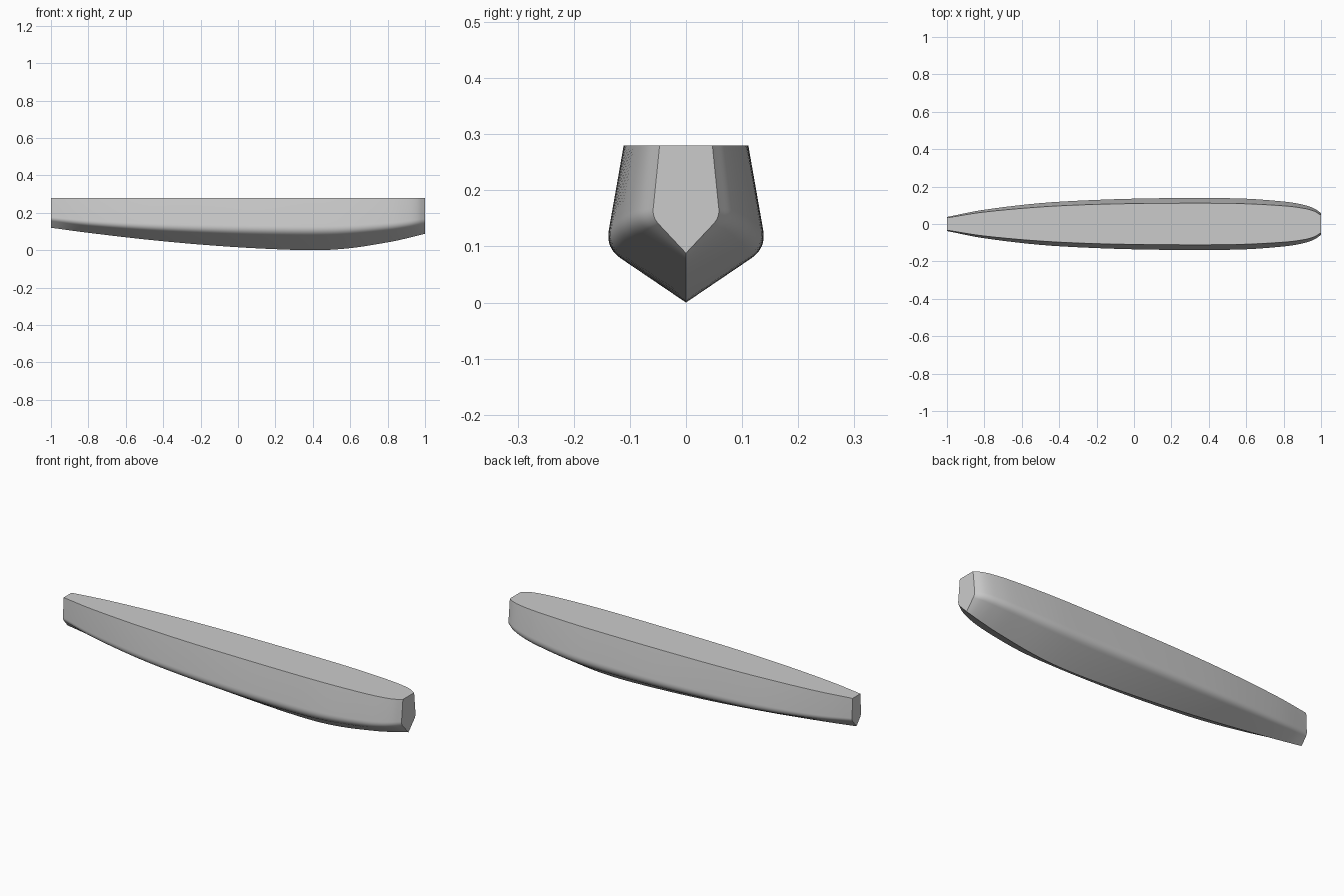
import bpy
import bmesh
import math
from mathutils import Vector

cube = bpy.data.objects.get("Cube")
if cube:
    bpy.data.objects.remove(cube, do_unlink=True)

DECK_Z = 0.28

# Stations from stern to bow: x, keel height, bilge half width, bilge height, deck half width
stations = [
    (-1.0, 0.120, 0.038, 0.165, 0.033),
    (-0.8, 0.093, 0.078, 0.140, 0.064),
    (-0.5, 0.058, 0.115, 0.118, 0.091),
    (-0.2, 0.030, 0.133, 0.106, 0.105),
    (0.1, 0.010, 0.142, 0.099, 0.110),
    (0.4, 0.000, 0.143, 0.097, 0.111),
    (0.6, 0.011, 0.140, 0.102, 0.108),
    (0.8, 0.042, 0.124, 0.118, 0.097),
    (0.9, 0.063, 0.107, 0.131, 0.085),
    (0.96, 0.078, 0.087, 0.143, 0.070),
    (1.0, 0.088, 0.060, 0.152, 0.047),
]


def smooth_stations(rows, steps):
    """Run a smooth curve through the stations."""
    pts = [Vector(r) for r in rows]
    pts = [2 * pts[0] - pts[1]] + pts + [2 * pts[-1] - pts[-2]]
    out = []
    for a, b, c, d in zip(pts, pts[1:], pts[2:], pts[3:]):
        for i in range(steps):
            t = i / steps
            out.append(0.5 * (2 * b + (c - a) * t + (2 * a - 5 * b + 4 * c - d) * t**2
                              + (3 * b - a - 3 * c + d) * t**3))
    return out + [pts[-2]]


def half_section(keel_z, width, bilge_z, deck_w, segments=8):
    """Keel to deck edge, with a rounded bilge."""
    keel, corner, deck = Vector((0, keel_z)), Vector((width, bilge_z)), Vector((deck_w, DECK_Z))
    reach = 0.2 * width + 0.004
    a = corner + (keel - corner).normalized() * reach
    b = corner + (deck - corner).normalized() * reach
    curve = []
    for i in range(segments + 1):
        t = i / segments
        curve.append(a * (1 - t)**2 + corner * 2 * t * (1 - t) + b * t**2)
    return [keel] + curve + [deck]


# Hull: loft mirrored sections, closed by the deck and both end faces
bm = bmesh.new()
rings = []
for x, *shape in smooth_stations(stations, 5):
    half = half_section(*shape)
    loop = half + [Vector((-p.x, p.y)) for p in reversed(half[1:])]
    rings.append([bm.verts.new((x, p.x, p.y)) for p in loop])
for r, s in zip(rings, rings[1:]):
    for i in range(len(r)):
        j = (i + 1) % len(r)
        bm.faces.new((r[i], r[j], s[j], s[i]))
bm.faces.new(rings[0])
bm.faces.new(rings[-1])
bmesh.ops.recalc_face_normals(bm, faces=bm.faces)

mesh = bpy.data.meshes.new("hull")
bm.to_mesh(mesh)
bm.free()
hull = bpy.data.objects.new("hull", mesh)
bpy.context.collection.objects.link(hull)

# Plain grey paint
grey = bpy.data.materials.new("plain_grey")
grey.use_nodes = True
colour = (0.6, 0.6, 0.6, 1)
grey.diffuse_color = colour
grey.node_tree.nodes["Principled BSDF"].inputs["Base Color"].default_value = colour
mesh.materials.append(grey)

bpy.ops.object.select_all(action="DESELECT")
hull.select_set(True)
bpy.context.view_layer.objects.active = hull
bpy.ops.object.shade_smooth_by_angle(angle=math.radians(30))
